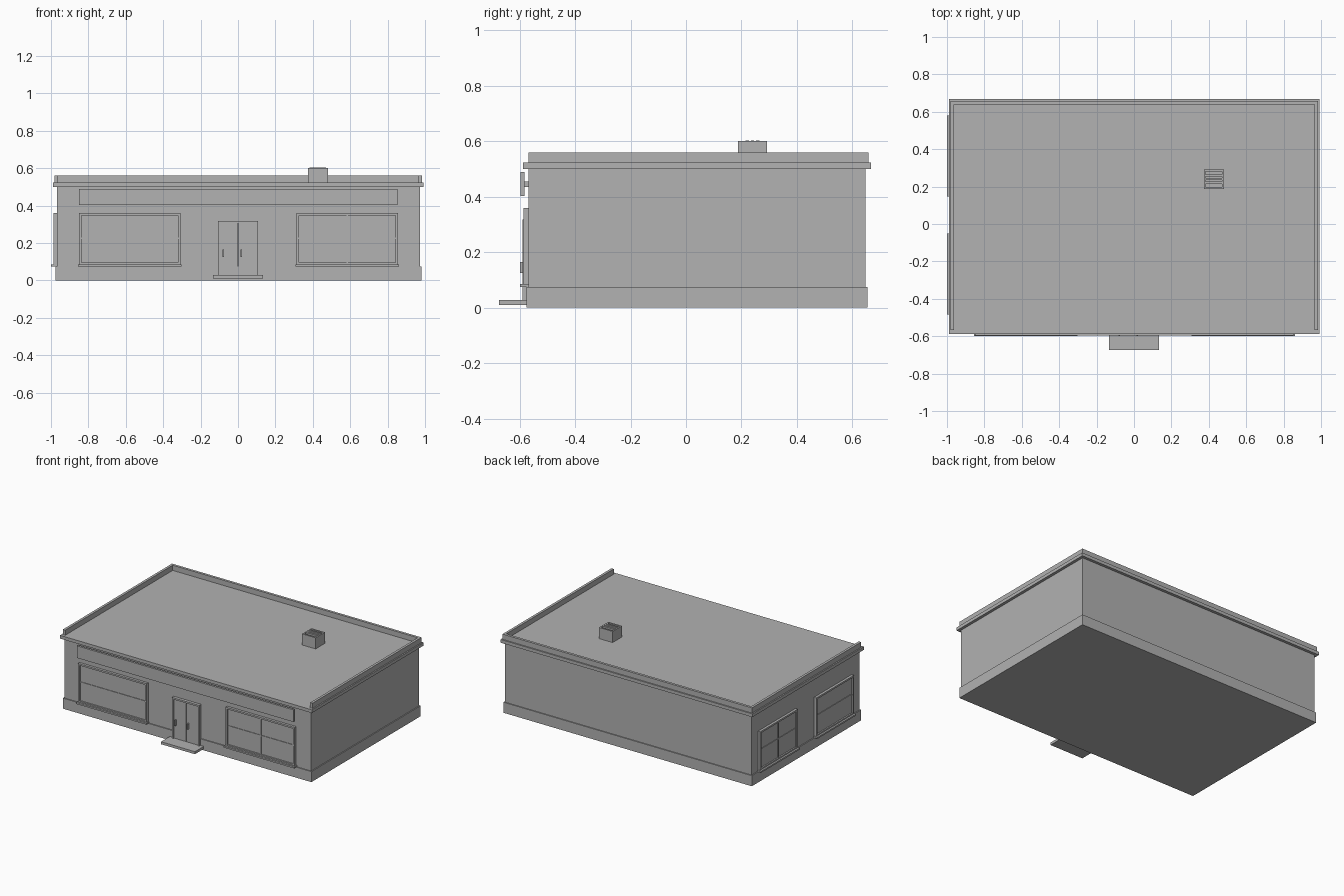
import bpy
from math import radians
from mathutils import Vector, Matrix

cube = bpy.data.objects.get("Cube")
if cube:
    bpy.data.objects.remove(cube, do_unlink=True)

# Single plain grey
grey = bpy.data.materials.new("plain_grey")
grey.use_nodes = True
COLOUR = (0.445, 0.445, 0.445, 1)
grey.diffuse_color = COLOUR
grey.node_tree.nodes["Principled BSDF"].inputs["Base Color"].default_value = COLOUR

# Wall faces
LEFT, RIGHT, FRONT, BACK = -0.969, 0.973, -0.568, 0.647


def box(name, x, y, z, place=Matrix()):
    """Box between pairs of limits, optionally moved by a matrix."""
    bpy.ops.mesh.primitive_cube_add(size=1)
    ob = bpy.context.object
    ob.name = ob.data.name = name
    lo, hi = (Vector(p) for p in zip(x, y, z))
    size = hi - lo
    ob.data.transform(place @ Matrix.Translation((lo + hi) / 2) @ Matrix.Diagonal(size.to_4d()))
    ob.data.materials.append(grey)
    return ob


def grow(name, d, z):
    """Slab following the wall outline, oversized by d."""
    return box(name, (LEFT - d, RIGHT + d), (FRONT - d, BACK + d), z)


# Main body
grow("walls", 0, (0.07, 0.505))
grow("plinth", 0.007, (0, 0.075))
grow("roof_cornice", 0.02, (0.5, 0.523))

# Parapet on the two sides and the back
p, t = 0.011, 0.018
box("parapet_right", (LEFT - p, LEFT - p + t), (FRONT, BACK + p), (0.52, 0.56))
box("parapet_left", (RIGHT + p - t, RIGHT + p), (FRONT, BACK + p), (0.52, 0.56))
box("parapet_back", (LEFT - p + t, RIGHT + p - t), (BACK + p - t, BACK + p), (0.52, 0.56))

# Sign board
box("sign_board", (-0.85, 0.853), (-0.597, -0.582), (0.403, 0.489))
for x in (-0.6, 0, 0.6):
    box("sign_bracket", (x - 0.01, x + 0.01), (-0.585, FRONT), (0.435, 0.455))


def frame(name, u0, u1, z0, z1, w, depth, place, bottom=True):
    """Rectangular surround standing out of the wall."""
    y = (-depth, 0.002)
    box(name + "_side", (u0, u0 + w), y, (z0, z1), place)
    box(name + "_side", (u1 - w, u1), y, (z0, z1), place)
    box(name + "_head", (u0 + w, u1 - w), y, (z1 - w, z1), place)
    if bottom:
        box(name + "_bottom", (u0 + w, u1 - w), y, (z0, z0 + w), place)


def window(name, width, place, mullion):
    h = width / 2
    frame(name + "_frame", -h, h, 0.083, 0.36, 0.012, 0.018, place)
    box(name + "_glass", (-h + 0.01, h - 0.01), (-0.008, 0.002), (0.09, 0.355), place)
    box(name + "_transom", (-h + 0.012, h - 0.012), (-0.012, 0), (0.222, 0.23), place)
    if mullion:
        box(name + "_mullion", (-0.005, 0.005), (-0.015, 0), (0.09, 0.35), place)
    box(name + "_sill", (-h - 0.006, h + 0.006), (-0.031, 0), (0.075, 0.086), place)


# Windows on the front and on one side
for x, mullion in ((-0.579, False), (0.584, True)):
    window("front_window", 0.542, Matrix.Translation((x, FRONT, 0)), mullion)
turn = Matrix.Rotation(radians(-90), 4, "Z")
for y, mullion in ((0.364, True), (-0.267, False)):
    window("side_window", 0.422, Matrix.Translation((LEFT, y, 0)) @ turn, mullion)

# Double door with step
front = Matrix.Translation((0, FRONT, 0))
frame("door_frame", -0.108, 0.108, 0.028, 0.318, 0.012, 0.021, front, bottom=False)
for x0, x1, handle in ((-0.097, -0.002, -0.08), (0.002, 0.097, 0.018)):
    box("door_leaf", (x0, x1), (-0.013, 0), (0.028, 0.307), front)
    box("door_handle", (handle - 0.004, handle + 0.004), (-0.03, -0.01), (0.125, 0.165), front)
box("door_step", (-0.133, 0.133), (-0.674, FRONT), (0.01, 0.028))

# Roof vent with louvres set in a rim
X, Y = (0.373, 0.48), (0.187, 0.292)
box("vent_body", X, Y, (0.52, 0.59))
w = 0.01
for y in (Y[0], Y[1] - w):
    box("vent_rim", X, (y, y + w), (0.59, 0.602))
for x in (X[0], X[1] - w):
    box("vent_rim", (x, x + w), (Y[0] + w, Y[1] - w), (0.59, 0.602))
for y in (0.221, 0.24, 0.259):
    box("vent_louvre", (X[0] + w, X[1] - w), (y - 0.006, y + 0.006), (0.59, 0.604))
